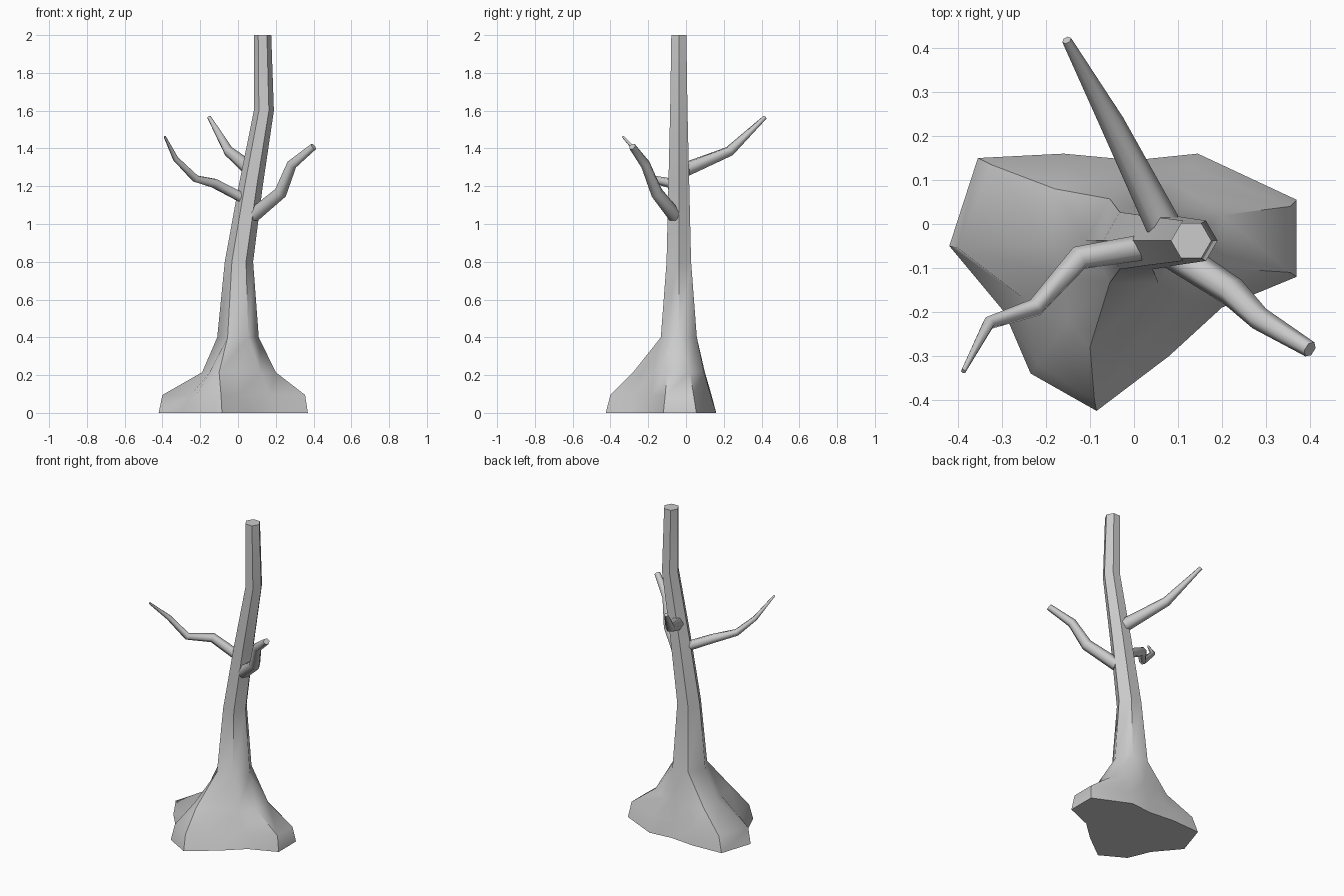
import bpy, bmesh
from math import cos, sin, radians

if "Cube" in bpy.data.objects:
    bpy.data.objects.remove(bpy.data.objects["Cube"])


def finish(obj, angle):
    bpy.ops.object.select_all(action='DESELECT')
    obj.select_set(True)
    bpy.context.view_layer.objects.active = obj
    if obj.type == 'CURVE':
        bpy.ops.object.convert(target='MESH')
    bpy.ops.object.shade_smooth_by_angle(angle=radians(angle))


# Trunk: flared root outline in three levels, narrowing to hexagonal rings
base = [(.37, -.12), (.37, .055), (.145, .16), (0, .145), (-.16, .16), (-.355, .15),
        (-.42, -.05), (-.295, -.2), (-.235, -.34), (-.085, -.425), (.08, -.3), (.2, -.19)]
low = [(.355, -.11), (.355, .04), (.13, .13), (0, .125), (-.15, .135), (-.325, .135),
       (-.4, -.055), (-.25, -.17), (-.22, -.32), (-.09, -.4), (0, -.29), (.17, -.18)]
high = [(.2, -.1), (.2, .02), (.09, .095), (.01, .1), (-.09, .1), (-.18, .08),
        (-.19, -.05), (-.16, -.12), (-.15, -.22), (-.1, -.28), (0, -.23), (.12, -.17)]
# z, centre x, radius
rings = [(.4, 0, .11), (.8, .005, .075), (1.2, .067, .064), (1.6, .137, .053), (2, .13, .046)]

bm = bmesh.new()
roots = [[bm.verts.new((x, y, z)) for x, y in pts]
         for z, pts in ((0, base), (.095, low), (.215, high))]
hexes = [[bm.verts.new((cx + r * cos(radians(60 * i)), -.038 + r * sin(radians(60 * i)), z))
          for i in range(6)] for z, cx, r in rings]
for group in (roots, hexes):
    for a, b in zip(group, group[1:]):
        n = len(a)
        for i in range(n):
            j = (i + 1) % n
            bm.faces.new((a[i], a[j], b[j], b[i]))
m, h = roots[-1], hexes[0]
for i in range(6):
    bm.faces.new((m[2 * i], m[2 * i + 1], h[i]))
    bm.faces.new((m[2 * i + 1], m[(2 * i + 2) % 12], h[(i + 1) % 6], h[i]))
bm.faces.new(roots[0][::-1])
bm.faces.new(hexes[-1])
bmesh.ops.recalc_face_normals(bm, faces=bm.faces)
mesh = bpy.data.meshes.new("trunk")
bm.to_mesh(mesh)
bm.free()
trunk = bpy.data.objects.new("trunk", mesh)
bpy.context.collection.objects.link(trunk)
finish(trunk, 50)


# Branches: six-sided tapered tubes along bent paths (x, y, z, radius)
def branch(name, points):
    curve = bpy.data.curves.new(name, 'CURVE')
    curve.dimensions = '3D'
    curve.bevel_depth = 1
    curve.bevel_resolution = 1
    curve.use_fill_caps = True
    s = curve.splines.new('POLY')
    s.points.add(len(points) - 1)
    for p, (x, y, z, r) in zip(s.points, points):
        p.co = (x, y, z, 1)
        p.radius = r
    obj = bpy.data.objects.new(name, curve)
    bpy.context.collection.objects.link(obj)
    finish(obj, 62)


branch("left_branch", [(.04, -.05, 1.13, .03), (-.125, -.077, 1.215, .028),
                       (-.225, -.19, 1.24, .021), (-.33, -.225, 1.345, .015),
                       (-.388, -.335, 1.463, .006)])
branch("right_branch", [(.08, -.06, 1.045, .038), (.225, -.155, 1.165, .034),
                        (.285, -.215, 1.315, .027), (.4, -.285, 1.41, .019)])
branch("back_branch", [(.065, 0, 1.29, .04), (-.05, .23, 1.385, .028),
                       (-.153, .418, 1.565, .011)])
